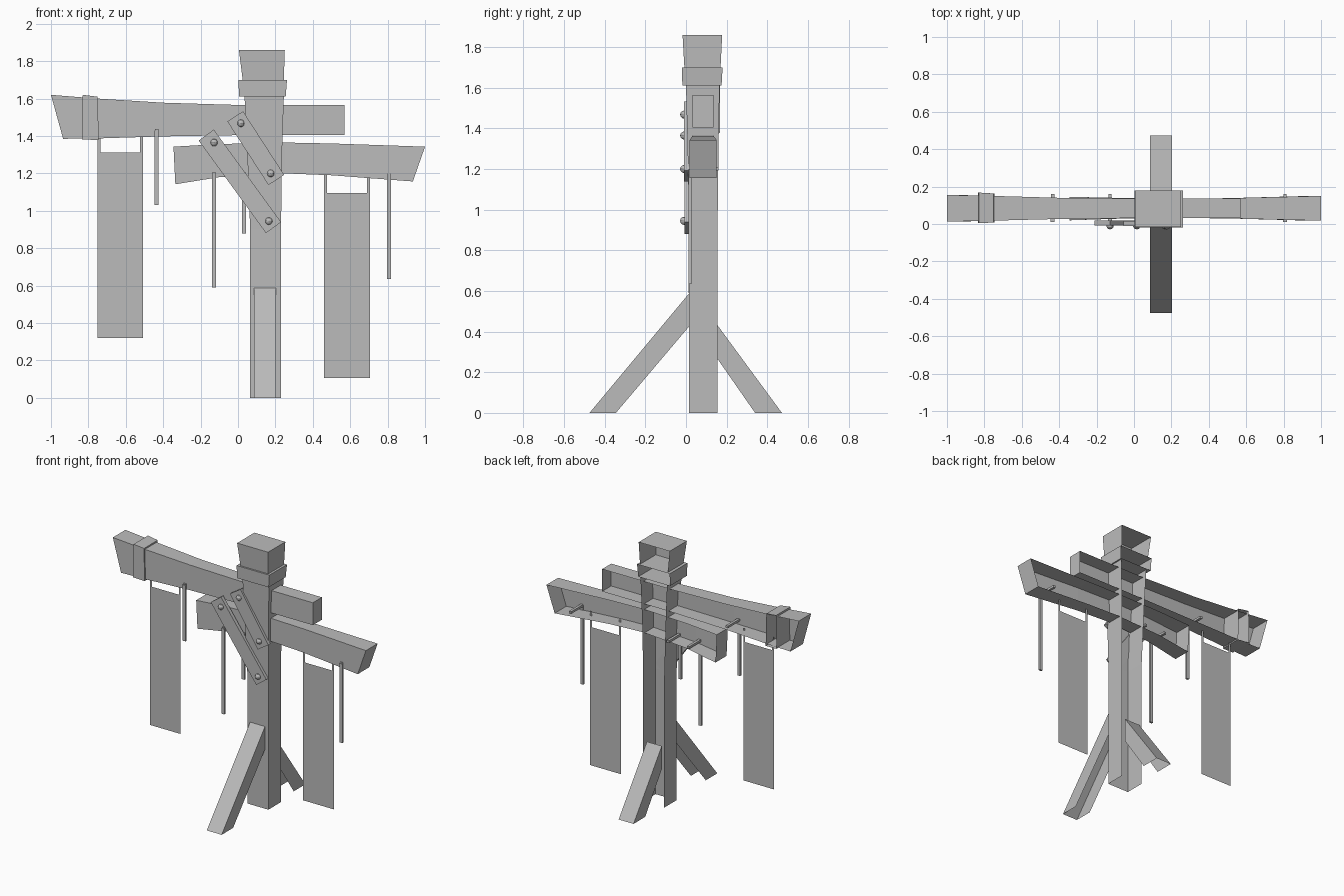
import bpy, bmesh
from mathutils import Vector

cube = bpy.data.objects.get("Cube")
if cube:
    bpy.data.objects.remove(cube, do_unlink=True)

wood = bpy.data.materials.new("weathered_grey")
wood.use_nodes = True
GREY = (0.5, 0.5, 0.5, 1)
wood.diffuse_color = GREY
wood.node_tree.nodes["Principled BSDF"].inputs["Base Color"].default_value = GREY


def finish(name, bm):
    bmesh.ops.recalc_face_normals(bm, faces=bm.faces)
    mesh = bpy.data.meshes.new(name)
    bm.to_mesh(mesh)
    bm.free()
    mesh.materials.append(wood)
    obj = bpy.data.objects.new(name, mesh)
    bpy.context.collection.objects.link(obj)
    return obj


def channel(name, sections, start=True, end=True, closed=False):
    """Loft four-point sections; the side from last to first point stays open."""
    bm = bmesh.new()
    rings = [[bm.verts.new(p) for p in s] for s in sections]
    for a, b in zip(rings, rings[1:]):
        for i in range(4 if closed else 3):
            j = (i + 1) % 4
            bm.faces.new((a[i], a[j], b[j], b[i]))
    if start:
        bm.faces.new(rings[0][::-1])
    if end:
        bm.faces.new(rings[-1])
    return finish(name, bm)


def beam(name, stations):
    """Open-backed beam along x: (x top, z top, x bottom, z bottom, y front, y back)."""
    channel(name, [[(xb, yb, zb), (xb, yf, zb), (xt, yf, zt), (xt, yb, zt)]
                   for xt, zt, xb, zb, yf, yb in stations])


def upright(name, levels, start, end):
    """Open-backed post along z: (z, x min, x max, y front, y back)."""
    channel(name, [[(x0, yb, z), (x0, yf, z), (x1, yf, z), (x1, yb, z)]
                   for z, x0, x1, yf, yb in levels], start, end)


def box(name, x0, x1, y0, y1, z0, z1):
    channel(name, [[(x0, y0, z), (x1, y0, z), (x1, y1, z), (x0, y1, z)]
                   for z in (z0, z1)], closed=True)


# Post with its collar and cap
upright("post", [(0, .065, .23, .015, .155), (.9, .065, .23, .015, .155),
                 (1.3, .05, .235, .008, .16), (1.61, .035, .245, 0, .165)], False, False)
upright("collar", [(1.61, .005, .255, -.018, .175), (1.70, .003, .262, -.02, .18)], True, True)
upright("post_cap", [(1.70, .025, .245, -.008, .17), (1.86, .005, .25, -.017, .178)], False, True)

# Cross beams
beam("upper_beam", [(-1, 1.62, -.935, 1.385, .013, .155), (-.75, 1.6, -.75, 1.387, .018, .15),
                    (-.4, 1.578, -.4, 1.398, .027, .14), (.03, 1.565, .03, 1.405, .032, .135),
                    (.57, 1.565, .57, 1.405, .032, .135)])
beam("lower_beam", [(-.345, 1.343, -.335, 1.142, .02, .145), (-.1, 1.357, -.1, 1.18, .028, .14),
                    (.25, 1.365, .25, 1.2, .032, .135), (.5, 1.36, .5, 1.19, .03, .138),
                    (1, 1.343, .935, 1.157, .018, .15)])
beam("beam_band", [(-.83, 1.62, -.833, 1.382, .005, .168), (-.75, 1.61, -.745, 1.378, .008, .163)])

# Slanted support legs, open on the underside
for name, foot_out, foot_in, top_y, top_out, top_in in (
        ("front_leg", -.475, -.345, .015, .588, .425),
        ("back_leg", .472, .34, .152, .435, .27)):
    channel(name, [[(.085, yi, zi), (.085, yo, zo), (.203, yo, zo), (.203, yi, zi)]
                   for yi, zi, yo, zo in ((foot_in, 0, foot_out, 0),
                                          (top_y, top_in, top_y, top_out))], False, False)

# Diagonal braces on the front
for name, a, b, width, y0, y1 in (
        ("long_brace", (-.17, 1.405), (.19, .91), .1, -.008, .018),
        ("short_brace", (-.015, 1.505), (.205, 1.165), .1, -.01, .016)):
    p, q = Vector((a[0], 0, a[1])), Vector((b[0], 0, b[1]))
    d = (q - p).normalized()
    side = Vector((d.z, 0, -d.x)) * width / 2
    channel(name, [[e - side + Vector((0, y0, 0)), e + side + Vector((0, y0, 0)),
                    e + side + Vector((0, y1, 0)), e - side + Vector((0, y1, 0))]
                   for e in (p, q)], closed=True)

# Rivets
for i, (x, z) in enumerate(((-.128, 1.365), (.015, 1.468), (.175, 1.2), (.165, .945))):
    bpy.ops.mesh.primitive_uv_sphere_add(segments=10, ring_count=6, radius=.02,
                                         location=(x, -.009, z))
    rivet = bpy.context.object
    rivet.name = f"rivet_{i + 1}"
    rivet.data.materials.append(wood)
    bpy.ops.object.shade_smooth_by_angle()


# Hanging cloths: a flat sheet with a strap at each upper corner
def cloth(name, x0, x1, z0, z1, z_strap, y=.078, strap=.015):
    bm = bmesh.new()
    xs = (x0, x0 + strap, x1 - strap, x1)
    low, mid, high = ([bm.verts.new((x, y, z)) for x in xs] for z in (z0, z1, z_strap))
    for i in range(3):
        bm.faces.new((low[i], low[i + 1], mid[i + 1], mid[i]))
        if i != 1:
            bm.faces.new((mid[i], mid[i + 1], high[i + 1], high[i]))
    finish(name, bm)


cloth("right_cloth", -.75, -.508, .32, 1.313, 1.41)
cloth("left_cloth", .46, .705, .105, 1.095, 1.21)

# Hanging cords, each tied to a peg running through its beam
for i, (x, z0, z1) in enumerate(((-.435, 1.03, 1.43), (-.128, .59, 1.2),
                                 (.032, .88, 1.2), (.807, .635, 1.2))):
    box(f"cord_{i + 1}", x - .011, x + .011, .012, .026, z0, z1)
    box(f"cord_peg_{i + 1}", x - .009, x + .009, .016, .16, z1 - .008, z1 + .008)
